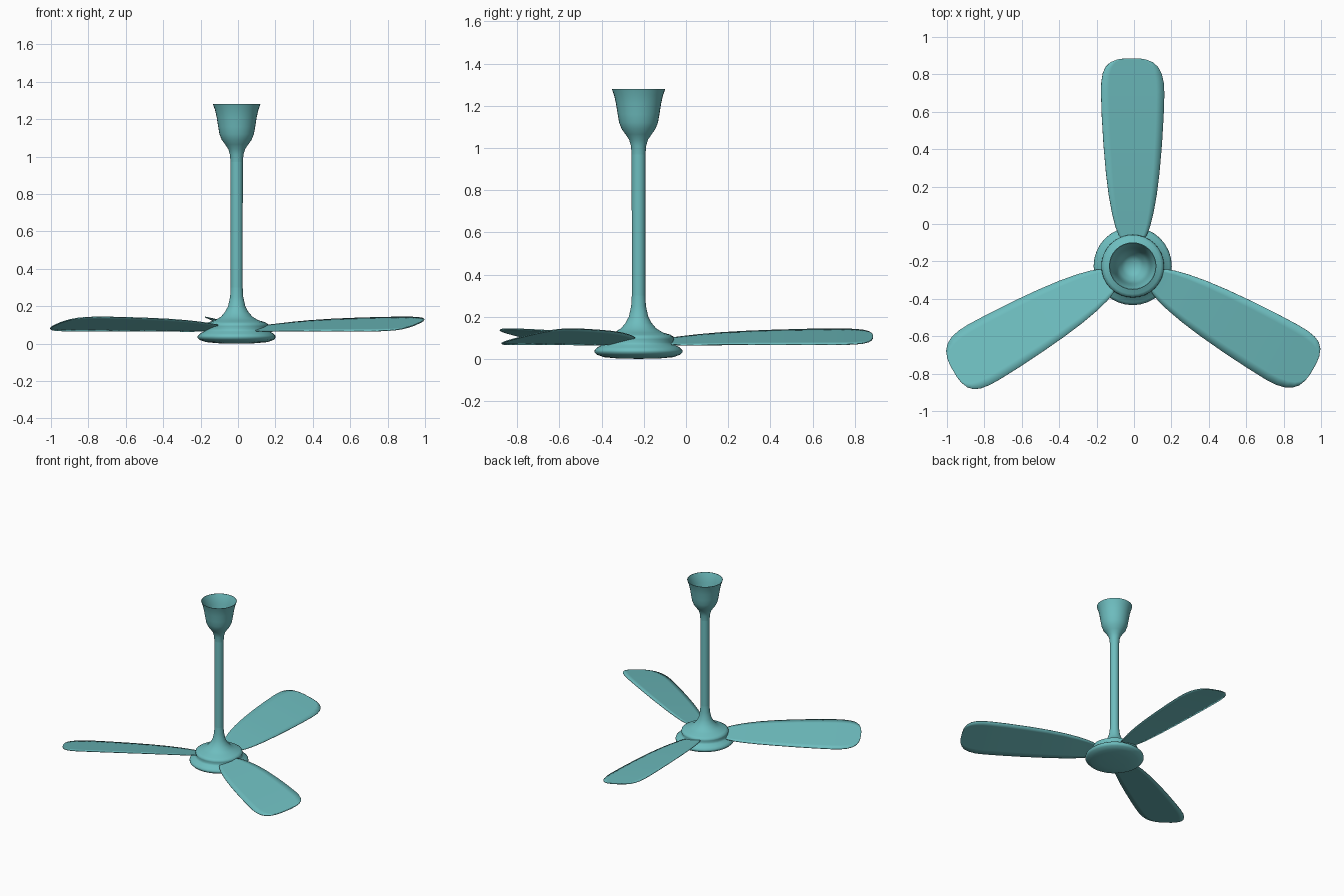
import bpy, bmesh, math
from mathutils import Matrix

if "Cube" in bpy.data.objects:
    bpy.data.objects.remove(bpy.data.objects["Cube"])

CX, CY = -0.007, -0.225   # fan axis
SIDES = 32

teal = bpy.data.materials.new("teal paint")
teal.diffuse_color = (0.155, 0.51, 0.52, 1)
teal.use_nodes = True
teal.node_tree.nodes["Principled BSDF"].inputs["Base Color"].default_value = teal.diffuse_color


def make_object(name, bm, angle):
    bmesh.ops.recalc_face_normals(bm, faces=bm.faces)
    mesh = bpy.data.meshes.new(name)
    bm.to_mesh(mesh)
    bm.free()
    obj = bpy.data.objects.new(name, mesh)
    bpy.context.collection.objects.link(obj)
    mesh.materials.append(teal)
    bpy.ops.object.select_all(action='DESELECT')
    obj.select_set(True)
    bpy.context.view_layer.objects.active = obj
    bpy.ops.object.shade_smooth_by_angle(angle=math.radians(angle))
    return obj


def lathe(name, profile):
    """Turn (radius, z) points around the fan axis."""
    bm = bmesh.new()
    rings = []
    for r, z in profile:
        if r == 0:
            rings.append([bm.verts.new((CX, CY, z))] * SIDES)
        else:
            rings.append([bm.verts.new((CX + r * math.cos(2 * math.pi * i / SIDES),
                                        CY + r * math.sin(2 * math.pi * i / SIDES), z))
                          for i in range(SIDES)])
    for a, b in zip(rings, rings[1:]):
        for i in range(SIDES):
            j = (i + 1) % SIDES
            loop = list(dict.fromkeys((a[i], a[j], b[j], b[i])))
            bm.faces.new(loop)
    return make_object(name, bm, 50)


# Ceiling cup: outer wall, rim, hollow inside
lathe("ceiling_cup", [
    (0.033, 0.97), (0.036, 1.01), (0.045, 1.04), (0.062, 1.065), (0.080, 1.09),
    (0.092, 1.12), (0.099, 1.16), (0.107, 1.21), (0.116, 1.25), (0.127, 1.28),
    (0.124, 1.28), (0.112, 1.25), (0.103, 1.21), (0.095, 1.16), (0.088, 1.12),
    (0.076, 1.09), (0.058, 1.068), (0.037, 1.045), (0, 1.045)])

# Down rod
lathe("down_rod", [(0.032, 0.25), (0.032, 0.6), (0.033, 0.98)])

# Motor housing: flared neck, dome, groove, bottom dish
lathe("motor_housing", [
    (0.032, 0.30), (0.035, 0.25), (0.046, 0.20), (0.062, 0.17), (0.083, 0.145),
    (0.115, 0.125), (0.150, 0.115), (0.166, 0.105), (0.168, 0.093), (0.164, 0.078),
    (0.172, 0.066), (0.195, 0.055), (0.208, 0.042), (0.209, 0.032), (0.198, 0.020),
    (0.165, 0.008), (0.10, 0.002), (0, 0)])

# Blades: (distance from axis, half width, centre height, sideways shift)
ROWS = [(0.135, 0.050, 0.083, 0), (0.165, 0.075, 0.084, 0), (0.21, 0.092, 0.086, 0),
        (0.28, 0.110, 0.090, 0), (0.38, 0.128, 0.095, 0), (0.50, 0.143, 0.099, 0),
        (0.65, 0.156, 0.102, 0), (0.80, 0.165, 0.104, 0), (0.92, 0.169, 0.105, 0),
        (0.98, 0.167, 0.105, 0.001), (1.03, 0.157, 0.105, 0.003), (1.065, 0.140, 0.105, 0.005),
        (1.09, 0.113, 0.105, 0.006), (1.105, 0.075, 0.105, 0.006), (1.111, 0.035, 0.105, 0.006)]
PITCH = 0.22
COLS = 8

for n, name in enumerate(("blade_back", "blade_left", "blade_right")):
    bm = bmesh.new()
    grid = []
    for r, w, zc, shift in ROWS:
        row = []
        for c in range(COLS + 1):
            t = w * (2 * c / COLS - 1)
            row.append(bm.verts.new((t - shift, r, zc - PITCH * t)))
        grid.append(row)
    for a, b in zip(grid, grid[1:]):
        for c in range(COLS):
            bm.faces.new((a[c], a[c + 1], b[c + 1], b[c]))
    spin = Matrix.Translation((CX, CY, 0)) @ Matrix.Rotation(n * 2 * math.pi / 3, 4, 'Z')
    bmesh.ops.transform(bm, matrix=spin, verts=bm.verts)
    blade = make_object(name, bm, 40)
    thick = blade.modifiers.new("thickness", 'SOLIDIFY')
    thick.thickness = 0.005
    thick.offset = 0
